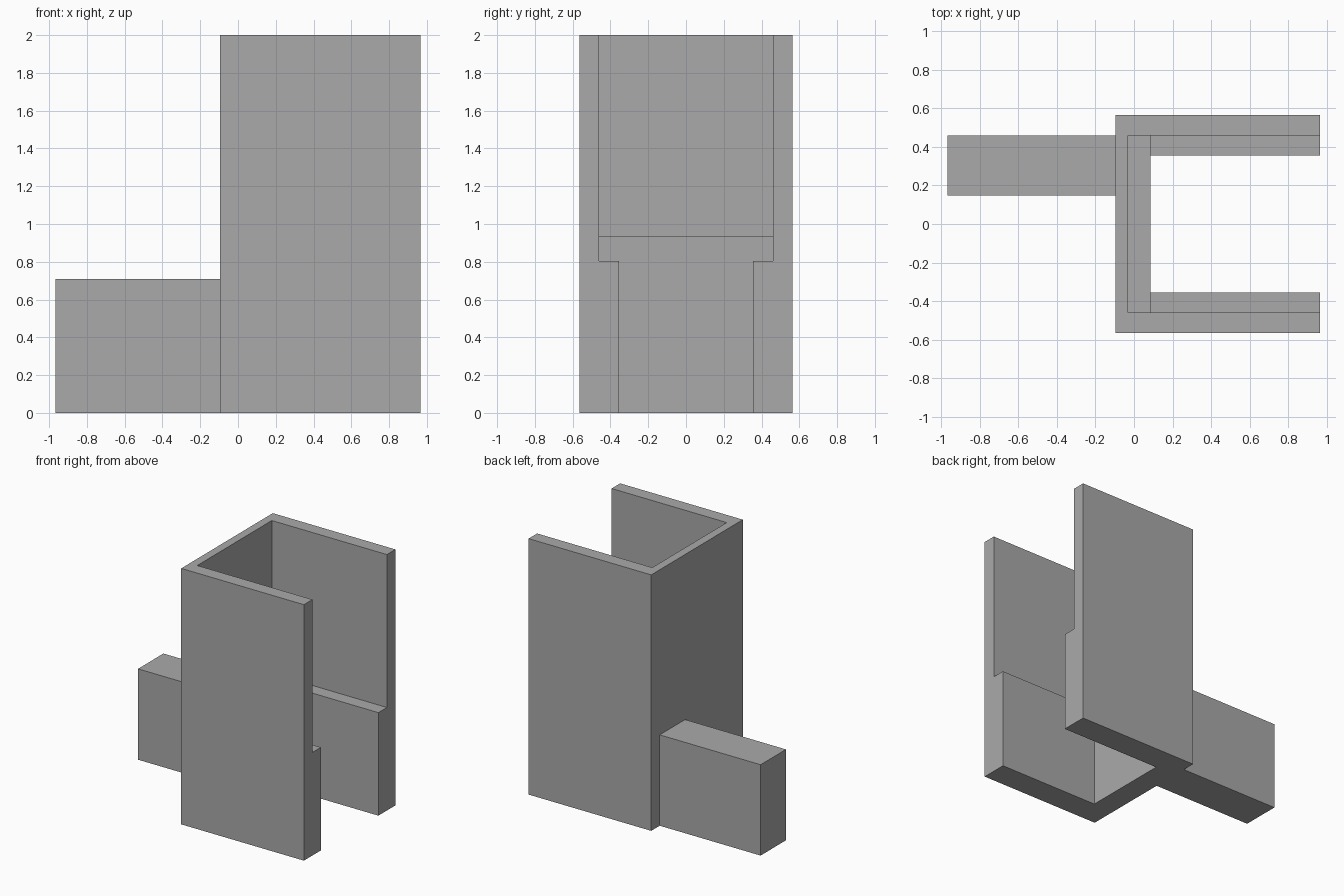
import bpy
import bmesh
from mathutils import Vector

cube = bpy.data.objects.get("Cube")
if cube:
    bpy.data.objects.remove(cube, do_unlink=True)

GREY = (0.4, 0.4, 0.4, 1.0)
grey = bpy.data.materials.new("plain grey")
grey.use_nodes = True
grey.diffuse_color = GREY
grey.node_tree.nodes["Principled BSDF"].inputs["Base Color"].default_value = GREY


def new_object(name, bm):
    bmesh.ops.recalc_face_normals(bm, faces=bm.faces)
    mesh = bpy.data.meshes.new(name)
    bm.to_mesh(mesh)
    bm.free()
    mesh.materials.append(grey)
    obj = bpy.data.objects.new(name, mesh)
    bpy.context.collection.objects.link(obj)
    return obj


def prism(name, points, push):
    """Extrude a closed outline along a vector."""
    bm = bmesh.new()
    face = bm.faces.new([bm.verts.new(p) for p in points])
    extruded = bmesh.ops.extrude_face_region(bm, geom=[face])["geom"]
    verts = [v for v in extruded if isinstance(v, bmesh.types.BMVert)]
    bmesh.ops.translate(bm, verts=verts, vec=Vector(push))
    return new_object(name, bm)


BACK, FRONT, TOP = -0.095, 0.965, 2.0
OUTER, INNER, LEDGE_IN = 0.565, 0.46, 0.355
SIDE_LEDGE, BACK_LEDGE = 0.805, 0.935

# Side walls, each with a thicker lower half
side = [(OUTER, 0), (OUTER, TOP), (INNER, TOP), (INNER, SIDE_LEDGE),
        (LEDGE_IN, SIDE_LEDGE), (LEDGE_IN, 0)]
for name, s in (("left_wall", 1), ("right_wall", -1)):
    prism(name, [(BACK, s * y, z) for y, z in side], (FRONT - BACK, 0, 0))

# End wall joining the sides, stepped at a higher ledge
end = [(BACK, 0), (BACK, TOP), (-0.03, TOP), (-0.03, BACK_LEDGE),
       (0.085, BACK_LEDGE), (0.085, 0)]
prism("end_wall", [(x, -INNER, z) for x, z in end], (0, 2 * INNER, 0))

# Low block reaching out behind the end wall
block = [(-0.967, 0.147), (BACK, 0.147), (BACK, INNER), (-0.967, INNER)]
prism("low_block", [(x, y, 0) for x, y in block], (0, 0, 0.71))
